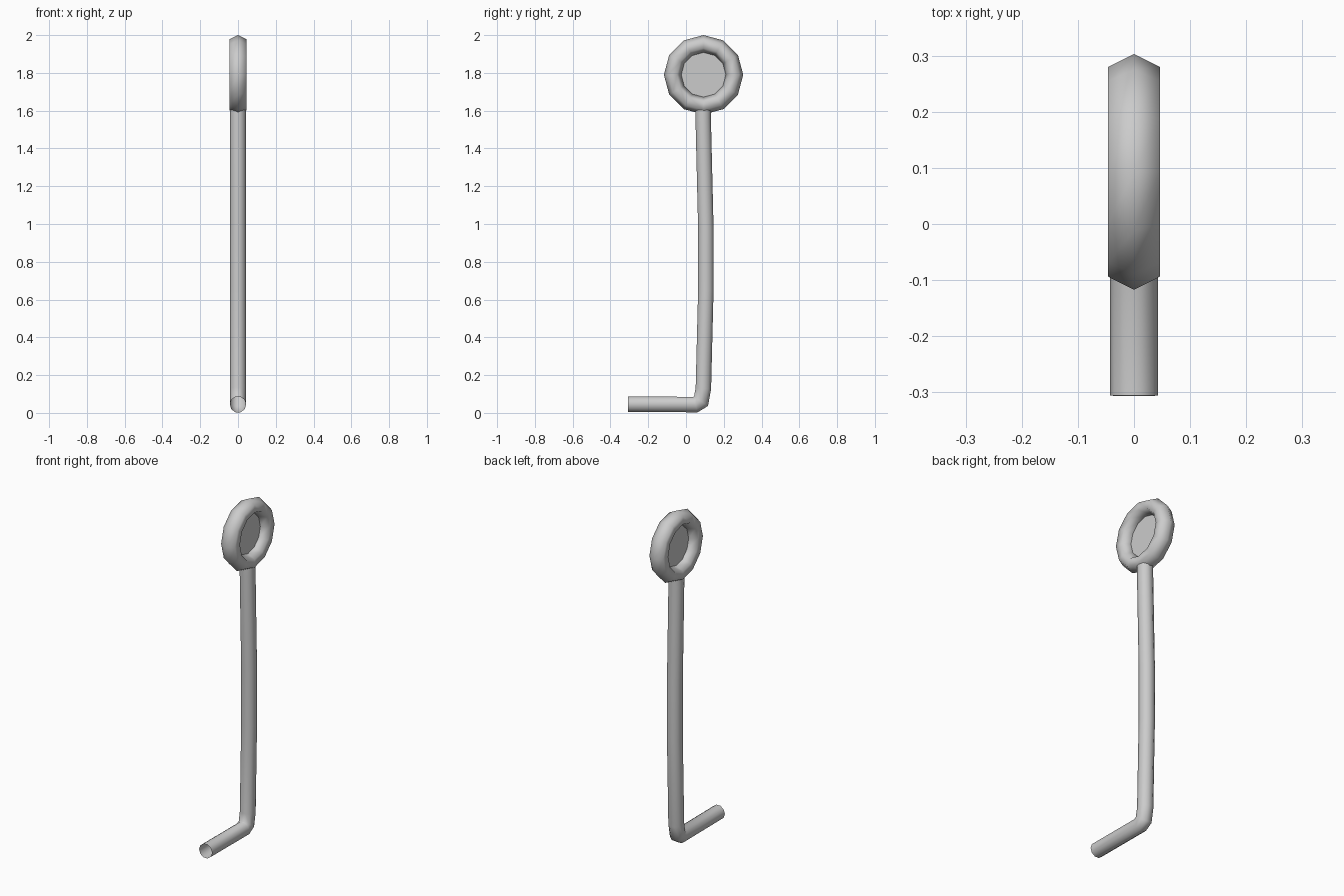
import bpy, bmesh
from math import sin, cos, pi
from mathutils import Vector

if "Cube" in bpy.data.objects:
    bpy.data.objects.remove(bpy.data.objects["Cube"])

RING_C = Vector((0, 0.093, 1.79))


def finish(name, bm, angle):
    bmesh.ops.recalc_face_normals(bm, faces=bm.faces)
    me = bpy.data.meshes.new(name)
    bm.to_mesh(me)
    bm.free()
    ob = bpy.data.objects.new(name, me)
    bpy.context.collection.objects.link(ob)
    bpy.ops.object.select_all(action='DESELECT')
    ob.select_set(True)
    bpy.context.view_layer.objects.active = ob
    bpy.ops.object.shade_smooth_by_angle(angle=angle)
    return ob


def skin(bm, loops, closed=False):
    """Bridge consecutive vertex loops with quads."""
    rings = [[bm.verts.new(p) for p in loop] for loop in loops]
    pairs = list(zip(rings, rings[1:]))
    if closed:
        pairs.append((rings[-1], rings[0]))
    for a, b in pairs:
        n = len(a)
        for i in range(n):
            j = (i + 1) % n
            bm.faces.new((a[i], a[j], b[j], b[i]))


# Bent rod: open tube swept along a mitred path in the y-z plane
path = [Vector((0, y, z)) for y, z in (
    (-0.306, 0.046), (0.05, 0.044), (0.0795, 0.062), (0.092, 0.13),
    (0.105, 0.65), (0.105, 0.98), (0.091, 1.56), (0.091, 1.62))]
SIDES, R = 10, 0.043
loops = []
for i, p in enumerate(path):
    d_in = (p - path[max(i - 1, 0)]).normalized()
    d_out = (path[min(i + 1, len(path) - 1)] - p).normalized()
    t = (d_in + d_out).normalized()
    miter = 1 / t.dot(d_out if d_out.length else d_in)
    side = Vector((1, 0, 0))
    up = side.cross(t) * miter
    loops.append([p + R * (side * cos(a) + up * sin(a))
                  for a in (2 * pi * k / SIDES for k in range(SIDES))])
bm = bmesh.new()
skin(bm, loops)
finish("bent_rod", bm, pi / 3)

# Eye ring: six-sided section around twelve segments
SEG, MAJOR, MINOR, HALF_W = 12, 0.164, 0.046, 0.053
loops = []
for k in range(SEG):
    a = 2 * pi * k / SEG
    radial = Vector((0, sin(a), cos(a)))
    loops.append([RING_C + radial * (MAJOR + MINOR * cos(b))
                  + Vector((HALF_W * sin(b), 0, 0))
                  for b in (2 * pi * m / 6 for m in range(6))])
bm = bmesh.new()
skin(bm, loops, closed=True)
finish("eye_ring", bm, pi / 2)

# Flat disc filling the eye
bm = bmesh.new()
r = MAJOR - MINOR
bm.faces.new([bm.verts.new(RING_C + Vector((0, r * sin(a), r * cos(a))))
              for a in (2 * pi * k / SEG for k in range(SEG))])
finish("eye_disc", bm, pi / 6)
